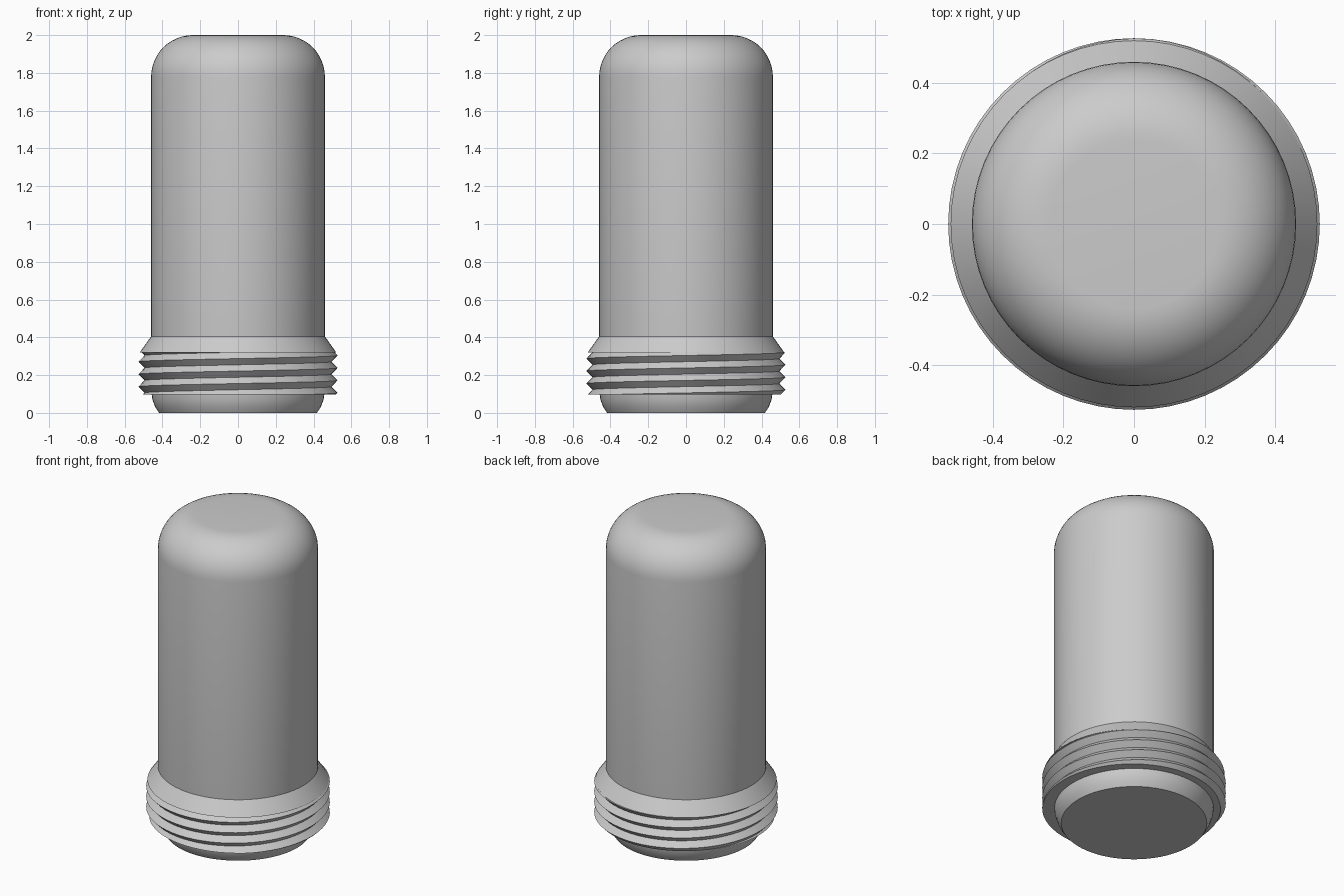
import bpy
import bmesh
from math import sin, cos, pi

cube = bpy.data.objects.get("Cube")
if cube:
    bpy.data.objects.remove(cube, do_unlink=True)

SEGMENTS = 64

grey = bpy.data.materials.new("plain_grey")
grey.use_nodes = True
colour = (0.6, 0.6, 0.6, 1)
grey.diffuse_color = colour
grey.node_tree.nodes["Principled BSDF"].inputs["Base Color"].default_value = colour


def surface(name, columns, smooth_angle, caps=False):
    """Skin a list of vertical columns of (radius, z) pairs around the z axis."""
    bm = bmesh.new()
    grid = []
    for i, column in enumerate(columns):
        a = 2 * pi * i / SEGMENTS
        grid.append([bm.verts.new((r * cos(a), r * sin(a), z)) for r, z in column])
    for left, right in zip(grid, grid[1:]):
        for k in range(len(left) - 1):
            bm.faces.new((left[k], right[k], right[k + 1], left[k + 1]))
    if caps:
        bm.faces.new([c[0] for c in reversed(grid[:-1])])
        bm.faces.new([c[-1] for c in grid[:-1]])
    bmesh.ops.remove_doubles(bm, verts=bm.verts, dist=0.0002)
    bmesh.ops.recalc_face_normals(bm, faces=bm.faces)
    mesh = bpy.data.meshes.new(name)
    bm.to_mesh(mesh)
    bm.free()
    mesh.materials.append(grey)
    obj = bpy.data.objects.new(name, mesh)
    bpy.context.collection.objects.link(obj)
    bpy.ops.object.select_all(action="DESELECT")
    obj.select_set(True)
    bpy.context.view_layer.objects.active = obj
    bpy.ops.object.shade_smooth_by_angle(angle=smooth_angle)
    return obj


# Body: cylinder with a softly rounded base and a large rounded top
BODY_R, ROUND, HEIGHT = 0.46, 0.22, 2.0
profile = [(0.418, 0), (0.438, 0.03), (0.453, 0.07), (BODY_R, 0.12)]
for i in range(13):
    t = pi / 2 * i / 12
    profile.append((BODY_R - ROUND + ROUND * cos(t), HEIGHT - ROUND + ROUND * sin(t)))
surface("body", [profile] * (SEGMENTS + 1), 0.6, caps=True)

# Threaded collar: helical ridges cut off level at both ends, sloped shoulder above
LOW, HIGH, PITCH = 0.097, 0.32, 0.066
ROOT, CREST = 0.495, 0.527
PHASE = 0.238


def thread_radius(z, turn):
    u = ((z - PHASE) / PITCH - turn) % 1
    return ROOT + (CREST - ROOT) * abs(2 * u - 1)


columns = []
for i in range(SEGMENTS + 1):
    turn = i / SEGMENTS
    column = [(0.43, LOW)]
    for k in range(-10, 8):
        z = PHASE + PITCH * (turn + k / 2)
        z = min(max(z, LOW), HIGH)
        column.append((thread_radius(z, turn), z))
    column += [(0.52, HIGH), (BODY_R, 0.405), (0.44, 0.405)]
    columns.append(column)
surface("threaded_collar", columns, 0.4)
